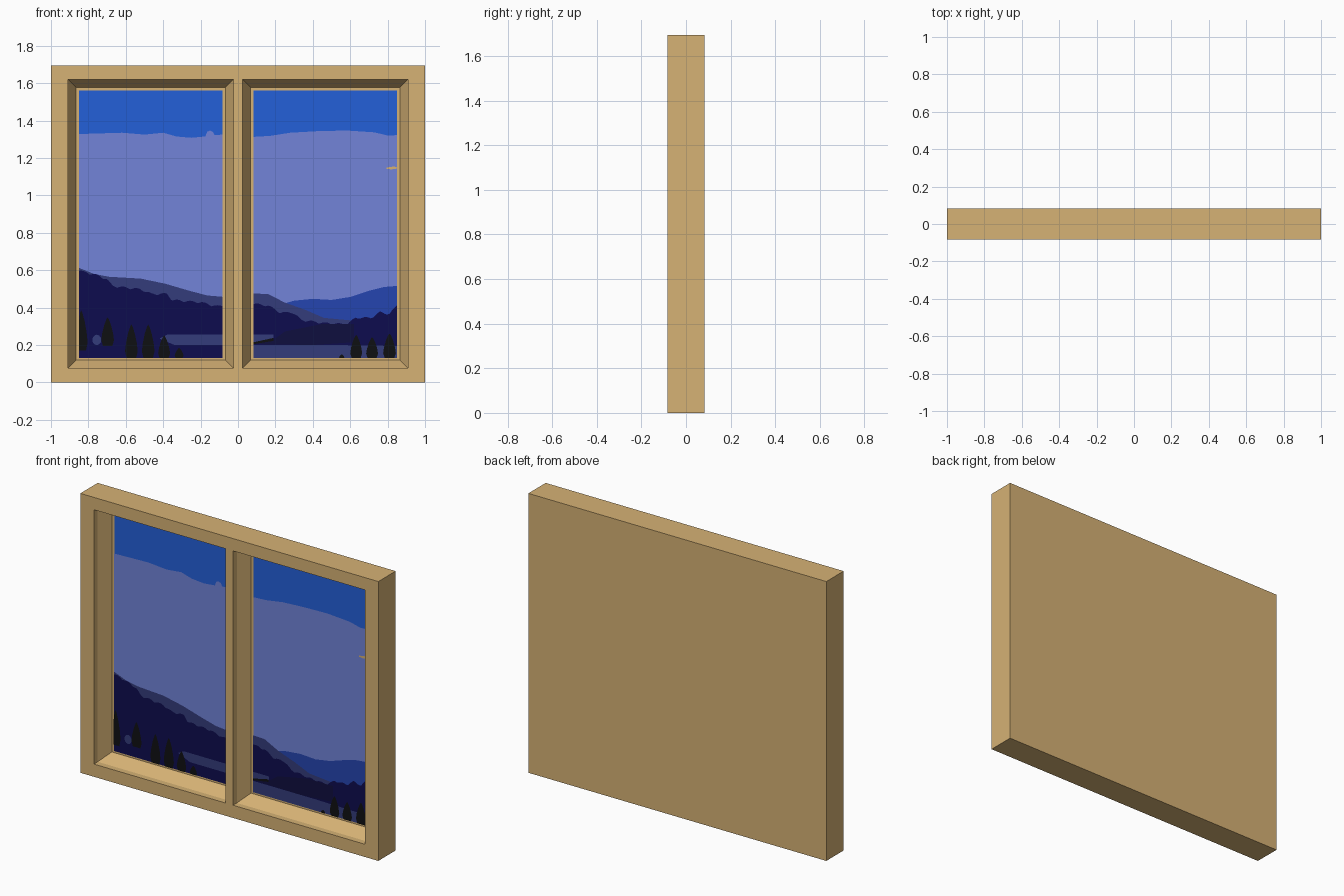
import bpy, bmesh, math
from mathutils import Vector

if "Cube" in bpy.data.objects:
    bpy.data.objects.remove(bpy.data.objects["Cube"])


def material(name, r, g, b):
    lin = [(c / 255 / 12.92) if c < 11 else ((c / 255 + 0.055) / 1.055) ** 2.4 for c in (r, g, b)]
    m = bpy.data.materials.new(name)
    m.diffuse_color = (*lin, 1)
    m.use_nodes = True
    m.node_tree.nodes["Principled BSDF"].inputs["Base Color"].default_value = m.diffuse_color
    return m


WOOD = material("tan_wood", 214, 178, 117)
SKY = material("sky_blue", 36, 96, 217)
HAZE = material("periwinkle_haze", 114, 132, 217)
HILL = material("far_hill_blue", 37, 69, 176)
SLATE = material("slate_blue", 51, 60, 123)
NAVY = material("forest_navy", 13, 12, 79)
DUSK = material("dusk_navy", 15, 14, 62)
BLACK = material("tree_black", 15, 16, 18)

# Main dimensions
H, D = 1.695, 0.083
OUT, MID, LOW, TOP = 0.909, 0.025, 0.077, 1.62     # openings in the front face
STEP, SPLAY, SLOPE = 0.036, 0.059, 0.076           # straight step, then splayed reveal
PANE_Y = -D + STEP + SLOPE
X0, X1 = MID + SPLAY, OUT - SPLAY                  # painted pane limits (mirrored)
Z0, Z1 = LOW + SPLAY - 0.005, TOP - SPLAY


def finish(name, bm, mat):
    me = bpy.data.meshes.new(name)
    bm.to_mesh(me)
    bm.free()
    me.materials.append(mat)
    ob = bpy.data.objects.new(name, me)
    bpy.context.collection.objects.link(ob)
    return ob


# Frame: solid slab with two stepped, splayed recesses
bm = bmesh.new()
bmesh.ops.create_cube(bm, size=1)
for v in bm.verts:
    v.co = Vector((v.co.x * 2, v.co.y * 2 * D, (v.co.z + 0.5) * H))
cuts = [((x, 0, 0), (1, 0, 0)) for x in (-OUT, -MID, MID, OUT)]
cuts += [((0, 0, z), (0, 0, 1)) for z in (LOW, TOP)]
for co, no in cuts:
    bmesh.ops.bisect_plane(bm, geom=bm.verts[:] + bm.edges[:] + bm.faces[:], plane_co=co, plane_no=no)
bm.normal_update()
panes = []
for f in bm.faces:
    c = f.calc_center_median()
    if f.normal.y < -0.9 and MID < abs(c.x) < OUT and LOW < c.z < TOP:
        panes.append(f)
bmesh.ops.inset_individual(bm, faces=panes, thickness=0.0003, depth=-STEP)
bm.normal_update()
bmesh.ops.inset_individual(bm, faces=panes, thickness=SPLAY, depth=-SLOPE)
finish("window_frame", bm, WOOD)


# Painted view: thin flat layers stacked in front of the recess floor
def paint(name, mat, layer, polys):
    bm = bmesh.new()
    y = PANE_Y - 0.001 * layer
    for pts in polys:
        f = bm.faces.new([bm.verts.new((x, y, z)) for x, z in pts])
        f.normal_update()
        if f.normal.y > 0:
            f.normal_flip()
    bmesh.ops.triangulate(bm, faces=bm.faces[:])
    finish(name, bm, mat)


def below(top):
    """Fill from a skyline down to the sill."""
    return top + [(top[-1][0], Z0), (top[0][0], Z0)]


def rect(xa, xb, za, zb):
    return [(xa, za), (xb, za), (xb, zb), (xa, zb)]


def ellipse(cx, cz, rx, rz, n=12):
    return [(cx + rx * math.cos(2 * math.pi * i / n), cz + rz * math.sin(2 * math.pi * i / n)) for i in range(n)]


def tree(x, top, base, w):
    """Rounded spruce outline, clipped to the panes."""
    half = [(0.75, 0.0), (1, 0.2), (0.85, 0.45), (0.55, 0.72), (0.2, 0.93)]
    pts = [(x + w * a, base + (top - base) * t) for a, t in half] + [(x, top)]
    pts += [(x - w * a, base + (top - base) * t) for a, t in reversed(half)]
    return [(max(-X1, min(X1, px)), pz) for px, pz in pts]


def bumpy(pts, amp=0.012, step=0.045):
    """Scalloped tree-top edge along a skyline."""
    out = []
    for (xa, za), (xb, zb) in zip(pts, pts[1:]):
        n = max(1, round((xb - xa) / step * 4))
        for i in range(n):
            x = xa + (xb - xa) * i / n
            out.append((x, za + (zb - za) * i / n + amp * (abs(math.sin(math.pi * x / step / 1.6)) - 0.6)))
    return out + [pts[-1]]


paint("sky", SKY, 0.8, [rect(-X1, -X0, Z0, Z1), rect(X0, X1, Z0, Z1)])

paint("haze", HAZE, 1.6, [
    below([(-X1, 1.328), (-.62, 1.335), (-.5, 1.325), (-.4, 1.335), (-.33, 1.315), (-.25, 1.308),
           (-.175, 1.315), (-.165, 1.34), (-.15, 1.347), (-.135, 1.34), (-.125, 1.322), (-X0, 1.325)]),
    below([(X0, 1.313), (.17, 1.318), (.28, 1.335), (.42, 1.343), (.58, 1.347), (.73, 1.337),
           (.8, 1.32), (X1, 1.322)])])

paint("far_hill", HILL, 2.4, [
    below([(.24, .42), (.3, .437), (.4, .447), (.5, .441), (.6, .457), (.7, .49), (.78, .51), (X1, .516)])])

paint("middle_ridge", SLATE, 3.2, [
    below([(-X1, .612), (-.77, .58), (-.69, .565), (-.52, .555), (-.39, .528), (-.26, .49),
           (-.165, .465), (-X0, .458)]),
    below([(X0, .475), (.16, .473), (.25, .427), (.36, .388), (.46, .345), (.6, .332), (.7, .3)])])

paint("forest", NAVY, 4, [
    below(bumpy([(-X1, .597), (-.76, .575), (-.7, .55), (-.67, .515), (-.52, .497), (-.46, .472),
                 (-.38, .473), (-.35, .44), (-.2, .428), (-.12, .408), (-X0, .408)])),
    below(bumpy([(X0, .42), (.16, .41), (.23, .372), (.29, .375), (.34, .333), (.45, .318), (.58, .31),
                 (.63, .345), (.71, .345), (.76, .375), (.81, .365), (X1, .412)]))])

# Pale water bands between the trees
paint("lake", SLATE, 4.8, [
    [(-.42, .235), (-.38, .255), (-X0, .255), (-X0, .2), (-.34, .2)],
    ellipse(-.755, .227, .024, .028),
    rect(X0, .19, .215, .255),
    [(X0, Z0), (X0, .2), (.5, .2), (X1, .195), (X1, Z0)]])

paint("headland", DUSK, 5.6, [
    [(X0, .205), (.2, .235), (.25, .272), (.34, .29), (.45, .312), (.62, .312), (.62, .215), (.4, .2)]])

paint("trees", BLACK, 6.4, [tree(*t) for t in (
    (-.838, .385, .17, .034), (-.697, .348, .195, .034), (-.57, .31, Z0, .034), (-.48, .31, Z0, .034),
    (-.395, .252, Z0, .032), (-.315, .185, Z0, .024),
    (.555, .15, Z0, .014), (.632, .255, Z0, .032), (.717, .242, Z0, .032), (.81, .262, Z0, .034))]
    + [[(X0, .205), (.19, .222), (.19, .238), (X0, .215)]])

# Small tan cloud streak at the right edge
paint("cloud_streak", WOOD, 2.4, [[(.795, 1.142), (.82, 1.139), (X1, 1.143), (X1, 1.15), (.835, 1.155), (.795, 1.149)]])
